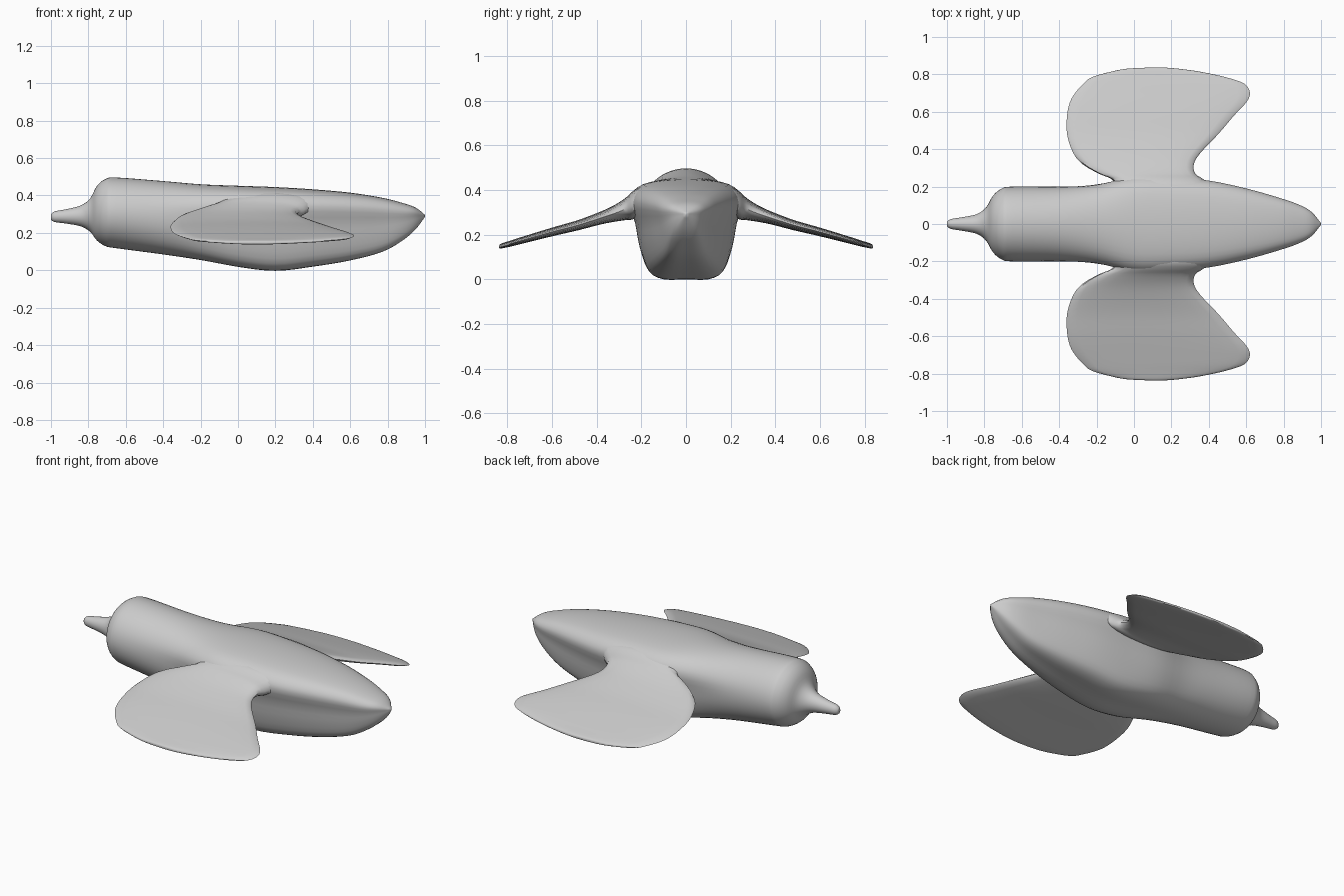
import bpy, bmesh, math
from mathutils import Vector

cube = bpy.data.objects.get("Cube")
if cube:
    bpy.data.objects.remove(cube, do_unlink=True)

grey = bpy.data.materials.new("plain_grey")
grey.use_nodes = True
colour = (0.6, 0.6, 0.6, 1)
grey.diffuse_color = colour
grey.node_tree.nodes["Principled BSDF"].inputs["Base Color"].default_value = colour


def smooth_path(points, steps, closed=False):
    """Smooth curve through the points, of any dimension."""
    pts = [Vector(p) for p in points]
    n = len(pts)
    pick = (lambda i: pts[i % n]) if closed else (lambda i: pts[max(0, min(n - 1, i))])
    out = []
    for i in range(n if closed else n - 1):
        a, b, c, d = (pick(i + k) for k in (-1, 0, 1, 2))
        for s in range(steps):
            t = s / steps
            out.append(b + (c - a) * (t / 2)
                       + (a * 2 - b * 5 + c * 4 - d) * (t * t / 2)
                       + (b * 3 - a - c * 3 + d) * (t ** 3 / 2))
    if not closed:
        out.append(pts[-1])
    return out


def loft(name, rings):
    """Skin a row of equal rings and cap both ends."""
    bm = bmesh.new()
    rows = [[bm.verts.new(p) for p in ring] for ring in rings]
    n = len(rows[0])
    for a, b in zip(rows, rows[1:]):
        for i in range(n):
            j = (i + 1) % n
            bm.faces.new((a[i], a[j], b[j], b[i]))
    bm.faces.new(rows[0])
    bm.faces.new(rows[-1])
    bmesh.ops.recalc_face_normals(bm, faces=bm.faces)
    mesh = bpy.data.meshes.new(name)
    bm.to_mesh(mesh)
    bm.free()
    mesh.materials.append(grey)
    obj = bpy.data.objects.new(name, mesh)
    bpy.context.collection.objects.link(obj)
    bpy.ops.object.select_all(action='DESELECT')
    obj.select_set(True)
    bpy.context.view_layer.objects.active = obj
    bpy.ops.object.shade_smooth_by_angle(angle=math.radians(50))
    return obj


# Body: half section with broad shoulders and a narrower flat belly
shoulder = [(0, 1), (.5, .98), (.84, .92), (1, .78), (.88, .55),
            (.8, .3), (.66, .08), (.4, 0), (0, 0)]

# Stations from beak to tail: x, half width, bottom, top, shoulder amount
stations = [
    (-1, .012, .27, .3, 0), (-.98, .026, .258, .315, 0), (-.92, .036, .25, .326, 0),
    (-.84, .053, .235, .347, 0), (-.79, .09, .205, .385, 0), (-.755, .15, .16, .45, 0),
    (-.71, .188, .13, .487, 0), (-.65, .2, .118, .496, 0), (-.4, .203, .085, .477, .15),
    (-.2, .217, .055, .46, .5), (0, .255, .02, .452, .9), (.2, .25, 0, .445, 1),
    (.4, .232, .022, .433, 1), (.6, .19, .055, .415, 1), (.77, .142, .1, .388, 1),
    (.88, .105, .16, .36, .9), (.95, .065, .22, .335, .8), (1, .004, .286, .296, .5)]


def body_ring(x, w, low, high, k):
    half = []
    for i, (sy, sz) in enumerate(shoulder):
        a = math.pi * i / (len(shoulder) - 1)
        y = (1 - k) * math.sin(a) + k * sy
        z = (1 - k) * (1 + math.cos(a)) / 2 + k * sz
        half.append((x, w * y, low + (high - low) * z))
    other = [(px, -py, pz) for px, py, pz in half[-2:0:-1]]
    return smooth_path(half + other, 3, closed=True)


loft("bird_body", [body_ring(*s) for s in smooth_path(stations, 4)])

# Wing stations from root to tip: y, leading x, trailing x, middle z, thickness
wing = [
    (.12, -.1, .4, .36, .12), (.2, -.1, .4, .35, .13), (.24, -.12, .37, .33, .125),
    (.27, -.19, .327, .315, .1), (.32, -.275, .32, .295, .075), (.38, -.325, .355, .275, .058),
    (.48, -.358, .45, .243, .046), (.58, -.358, .535, .217, .04), (.65, -.343, .6, .198, .036),
    (.7, -.315, .62, .184, .033), (.75, -.27, .59, .17, .03), (.785, -.225, .49, .16, .027),
    (.815, -.12, .35, .152, .024), (.83, -.04, .24, .148, .02), (.836, .07, .17, .146, .012)]


def wing_ring(side, y, lead, trail, z, thick):
    ring = []
    for i in range(24):
        a = math.tau * i / 24
        c, s = math.cos(a), math.sin(a)
        rise = math.copysign(abs(s) ** .7, s)
        ring.append(((lead + trail) / 2 + (trail - lead) / 2 * c,
                     side * y, z + thick / 2 * rise))
    return ring


for name, side in (("front_wing", -1), ("back_wing", 1)):
    loft(name, [wing_ring(side, *s) for s in smooth_path(wing, 3)])
